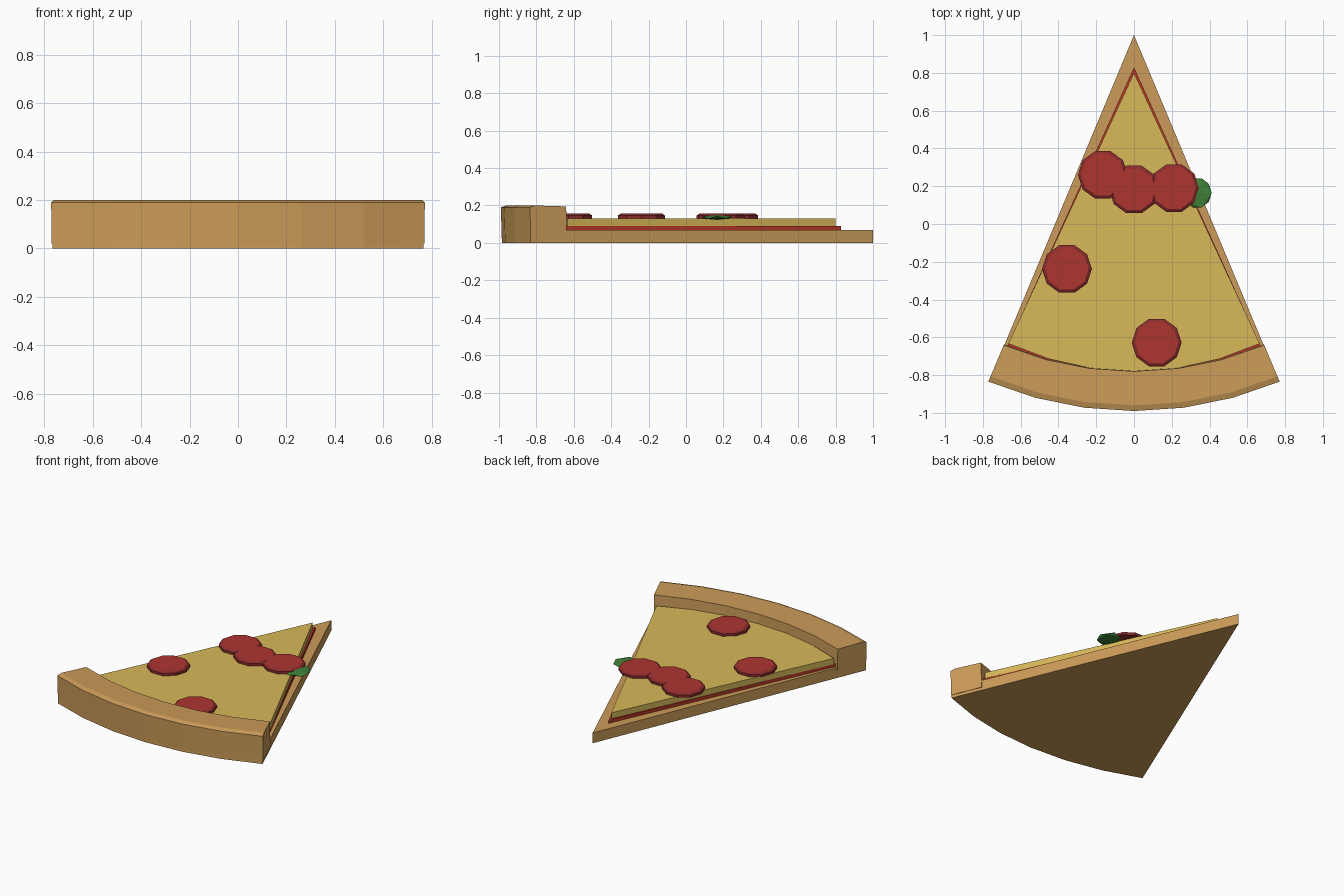
import bpy, bmesh
from math import sin, cos, radians, pi

if "Cube" in bpy.data.objects:
    bpy.data.objects.remove(bpy.data.objects["Cube"])


def material(name, rgb):
    m = bpy.data.materials.new(name)
    m.diffuse_color = (*rgb, 1)
    m.use_nodes = True
    m.node_tree.nodes["Principled BSDF"].inputs["Base Color"].default_value = m.diffuse_color
    return m


DOUGH = material("dough", (0.60, 0.33, 0.10))
SAUCE = material("sauce", (0.50, 0.04, 0.02))
CHEESE = material("cheese", (0.68, 0.48, 0.10))
RIM = material("pepperoni_rim", (0.26, 0.025, 0.025))
MEAT = material("pepperoni_meat", (0.42, 0.035, 0.03))
GREEN = material("pepper_green", (0.05, 0.22, 0.04))


def finish(name, bm, *mats):
    bmesh.ops.recalc_face_normals(bm, faces=bm.faces)
    me = bpy.data.meshes.new(name)
    bm.to_mesh(me)
    bm.free()
    ob = bpy.data.objects.new(name, me)
    bpy.context.collection.objects.link(ob)
    for m in mats:
        me.materials.append(m)
    return ob


def arc(tip_y, r, half_angle, n=6):
    angles = [radians(half_angle * (2 * i / n - 1)) for i in range(n + 1)]
    return [(r * sin(a), tip_y - r * cos(a)) for a in angles]


def slab(name, outline, z0, z1, mat):
    bm = bmesh.new()
    face = bm.faces.new([bm.verts.new((x, y, z0)) for x, y in outline])
    ext = bmesh.ops.extrude_face_region(bm, geom=[face], use_keep_orig=True)
    for v in ext["geom"]:
        if isinstance(v, bmesh.types.BMVert):
            v.co.z = z1
    return finish(name, bm, mat)


# Stacked wedges
slab("dough_base", [(0, 1)] + arc(1, 1.985, 22.7), 0, 0.07, DOUGH)
slab("sauce_layer", [(0, 0.83)] + arc(0.83, 1.68, 24.4), 0.07, 0.09, SAUCE)
slab("cheese_layer", [(0, 0.80)] + arc(0.80, 1.58, 24.9), 0.09, 0.13, CHEESE)

# Raised crust along the outer arc, slightly crowned in cross-section
profile = [(1.985, 0.02), (1.99, 0.19), (1.96, 0.20), (1.78, 0.195), (1.775, 0.02)]
bm = bmesh.new()
rings = []
for i in range(7):
    a = radians(22.8 * (i / 3 - 1))
    rings.append([bm.verts.new((r * sin(a), 1 - r * cos(a), z)) for r, z in profile])
k = len(profile)
for p, q in zip(rings, rings[1:]):
    for j in range(k):
        bm.faces.new((p[j], p[(j + 1) % k], q[(j + 1) % k], q[j]))
bm.faces.new(rings[0])
bm.faces.new(rings[-1])
finish("crust", bm, DOUGH)


# Ten-sided pepperoni discs with a chamfered dark rim
def pepperoni(i, x, y):
    bm = bmesh.new()
    levels = [[bm.verts.new((x + r * cos(t * pi / 5), y + r * sin(t * pi / 5), z))
               for t in range(10)]
              for r, z in ((0.132, 0.13), (0.132, 0.147), (0.115, 0.157))]
    for a, b in zip(levels, levels[1:]):
        for t in range(10):
            bm.faces.new((a[t], a[(t + 1) % 10], b[(t + 1) % 10], b[t]))
    bm.faces.new(levels[0])
    bm.faces.new(levels[-1]).material_index = 1
    finish(f"pepperoni_{i}", bm, RIM, MEAT)


for i, (x, y) in enumerate([(-0.165, 0.26), (0, 0.183), (0.212, 0.19),
                            (-0.355, -0.238), (0.12, -0.628)]):
    pepperoni(i + 1, x, y)

# Green pepper piece poking out from under a pepperoni
bm = bmesh.new()
bmesh.ops.create_icosphere(bm, subdivisions=1, radius=1)
for v in bm.verts:
    v.co = (0.335 + v.co.x * 0.085, 0.165 + v.co.y * 0.09, 0.136 + v.co.z * 0.013)
finish("green_pepper", bm, GREEN)
